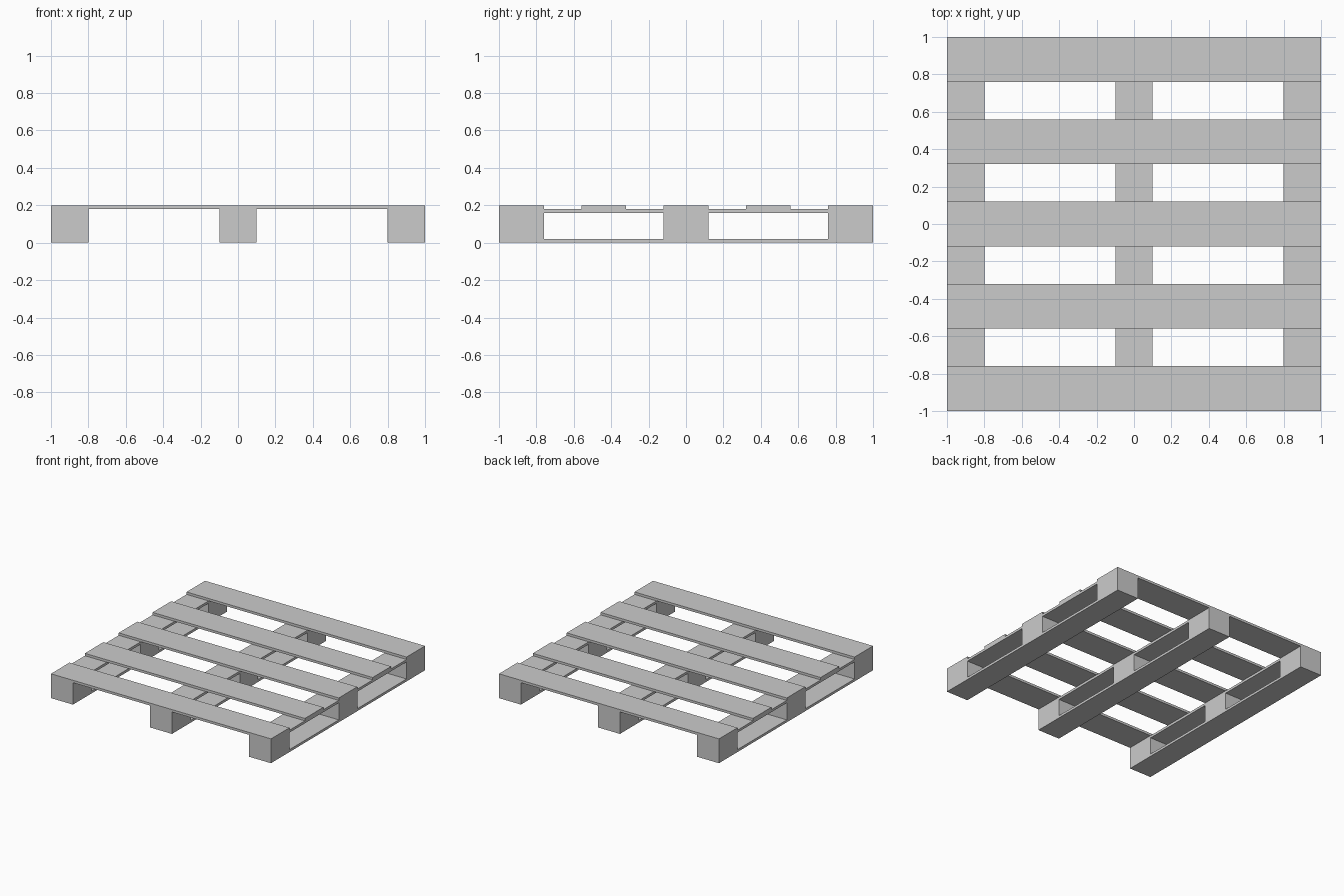
import bpy, bmesh

if "Cube" in bpy.data.objects:
    bpy.data.objects.remove(bpy.data.objects["Cube"])

RUNNER_W = 0.2      # width of blocks, skids and stringers
BOARD_Z = 0.18      # underside of the deck boards
HEIGHT = 0.2


def new_object(name, bm):
    bmesh.ops.recalc_face_normals(bm, faces=bm.faces[:])
    mesh = bpy.data.meshes.new(name)
    bm.to_mesh(mesh)
    bm.free()
    obj = bpy.data.objects.new(name, mesh)
    bpy.context.collection.objects.link(obj)
    return obj


def box(name, lo, hi):
    bm = bmesh.new()
    bmesh.ops.create_cube(bm, size=1)
    for v in bm.verts:
        v.co = [(a + b) / 2 + c * (b - a) for a, b, c in zip(lo, hi, v.co)]
    return new_object(name, bm)


# Runner: side profile of skid, three blocks and stringer, with two fork openings
def runner(name, x):
    ys = [-1, -0.76, -0.12, 0.12, 0.76, 1]
    zs = [0, 0.02, 0.16, BOARD_Z]
    bm = bmesh.new()
    grid = [[bm.verts.new((0, y, z)) for z in zs] for y in ys]
    for i in range(len(ys) - 1):
        for j in range(len(zs) - 1):
            if j == 1 and i in (1, 3):
                continue
            bm.faces.new((grid[i][j], grid[i + 1][j],
                          grid[i + 1][j + 1], grid[i][j + 1]))
    obj = new_object(name, bm)
    obj.location.x = x
    mod = obj.modifiers.new("width", 'SOLIDIFY')
    mod.thickness = RUNNER_W
    mod.offset = 0


for side, x in (("left", -0.9), ("middle", 0), ("right", 0.9)):
    runner(side + "_runner", x)

# Deck boards across the runners
for i in range(5):
    y = -0.88 + 0.44 * i
    box(f"deck_board_{i + 1}", (-1, y - 0.12, BOARD_Z), (1, y + 0.12, HEIGHT))
